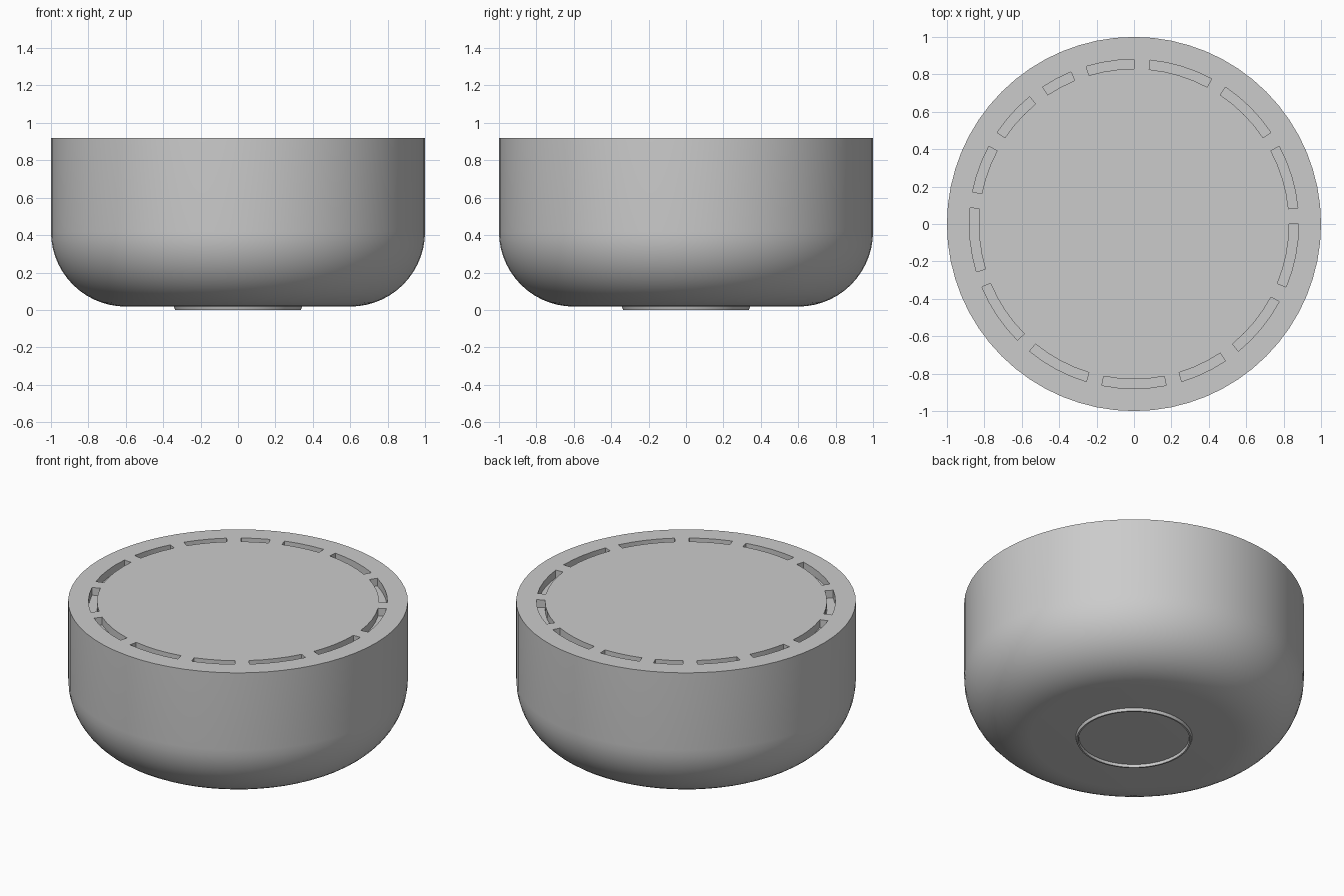
import bpy, bmesh
from math import sin, cos, pi, radians

if "Cube" in bpy.data.objects:
    bpy.data.objects.remove(bpy.data.objects["Cube"])

N = 64  # sides around the axis


def ring(bm, r, z):
    return [bm.verts.new((r * cos(2 * pi * k / N), r * sin(2 * pi * k / N), z))
            for k in range(N)]


def bridge(bm, a, b):
    return [bm.faces.new((a[k], a[(k + 1) % N], b[(k + 1) % N], b[k]))
            for k in range(N)]


def finish(bm, name):
    bmesh.ops.recalc_face_normals(bm, faces=bm.faces)
    me = bpy.data.meshes.new(name)
    bm.to_mesh(me)
    bm.free()
    ob = bpy.data.objects.new(name, me)
    bpy.context.collection.objects.link(ob)
    bpy.ops.object.select_all(action='DESELECT')
    ob.select_set(True)
    bpy.context.view_layer.objects.active = ob
    bpy.ops.object.shade_smooth_by_angle(angle=radians(30))
    return ob


# Body: flat base, rounded lower corner, straight wall, flat top
TOP, BASE, FILLET = 0.92, 0.018, 0.4
STEPS = 14
profile = [(1 - FILLET + FILLET * sin(i / STEPS * pi / 2),
            BASE + FILLET - FILLET * cos(i / STEPS * pi / 2))
           for i in range(STEPS + 1)]
profile += [(1, TOP), (0.88, TOP), (0.83, TOP)]

bm = bmesh.new()
rings = [ring(bm, r, z) for r, z in profile]
bm.faces.new(rings[0][::-1])
for a, b in zip(rings, rings[1:]):
    slot_band = bridge(bm, a, b)
bm.faces.new(rings[-1])

# Broken ring of slots in the top, run lengths going clockwise, one-step gaps
SLOT_DEPTH = 0.05
slot_faces, k = [], 19
for length in (3, 4, 4, 4, 4, 4, 3, 4, 4, 4, 4, 3, 3, 2):
    slot_faces += [slot_band[(k - 1 - i) % N] for i in range(length)]
    k -= length + 1
bmesh.ops.recalc_face_normals(bm, faces=bm.faces)
ext = bmesh.ops.extrude_face_region(bm, geom=slot_faces)
bmesh.ops.translate(bm, vec=(0, 0, -SLOT_DEPTH),
                    verts=[g for g in ext["geom"] if isinstance(g, bmesh.types.BMVert)])
old = [f for f in slot_faces if f.is_valid]
if old:
    bmesh.ops.delete(bm, geom=old, context='FACES')
finish(bm, "body")

# Foot: thin raised ring under the base
bm = bmesh.new()
foot = [ring(bm, r, z) for r, z in
        ((0.343, BASE + 0.002), (0.337, 0), (0.327, 0), (0.324, BASE + 0.002))]
for a, b in zip(foot, foot[1:] + foot[:1]):
    bridge(bm, a, b)
finish(bm, "foot_ring")
